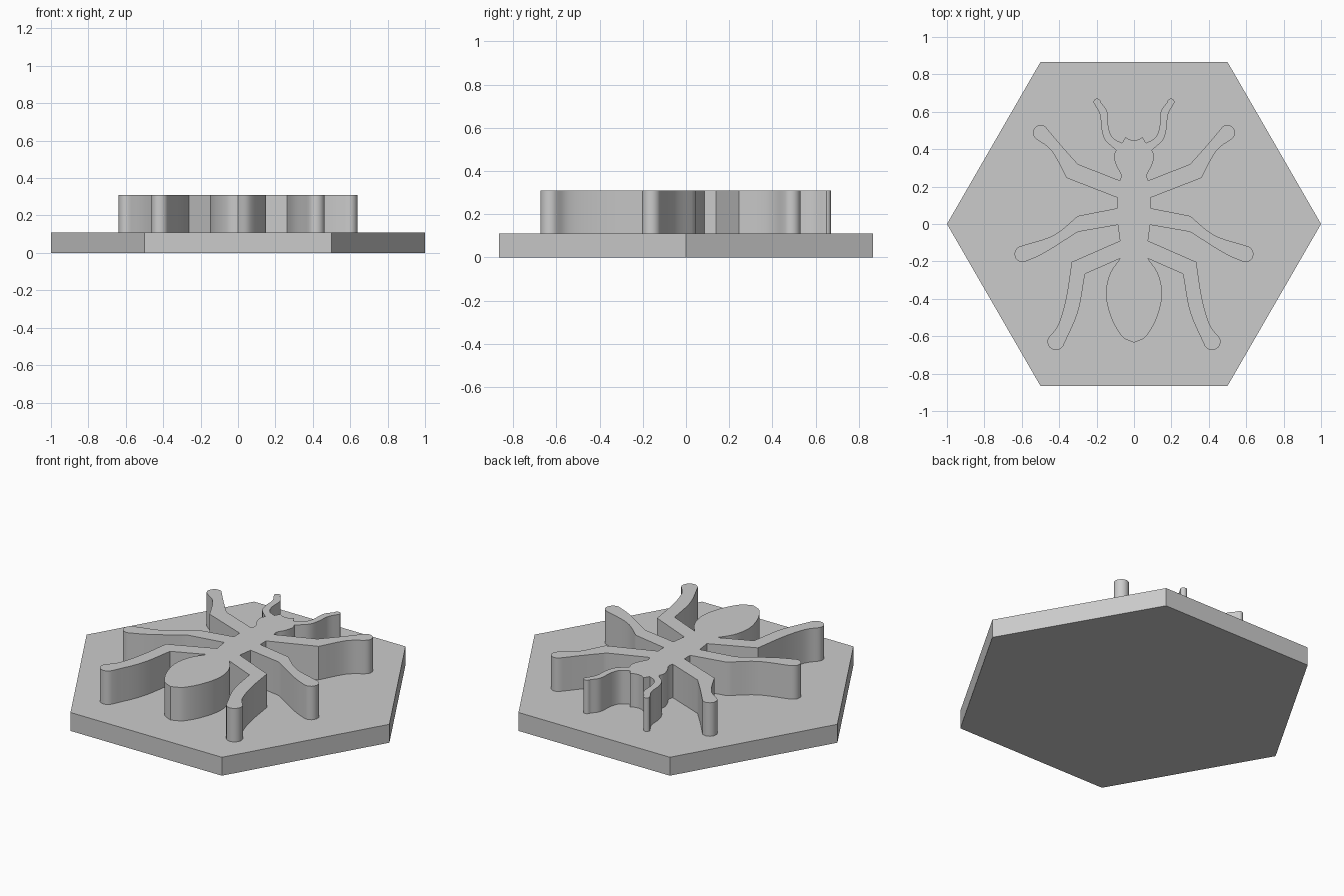
import bpy
import bmesh
import math
from mathutils import Vector

if "Cube" in bpy.data.objects:
    bpy.data.objects.remove(bpy.data.objects["Cube"], do_unlink=True)

BASE_TOP = 0.11
INSECT_TOP = 0.31

grey = bpy.data.materials.new("plain grey")
grey.use_nodes = True
grey.diffuse_color = (0.6, 0.6, 0.6, 1)
grey.node_tree.nodes["Principled BSDF"].inputs["Base Color"].default_value = grey.diffuse_color


def curve(points, steps=6):
    """Smooth curve through all the given points."""
    p = [Vector(q) for q in points]
    p = [2 * p[0] - p[1]] + p + [2 * p[-1] - p[-2]]
    result = []
    for a, b, c, d in zip(p, p[1:], p[2:], p[3:]):
        for i in range(steps):
            t = i / steps
            result.append(0.5 * (2 * b + (c - a) * t
                                 + (2 * a - 5 * b + 4 * c - d) * t ** 2
                                 + (3 * b - a - 3 * c + d) * t ** 3))
    return result + [p[-2]]


def limb(outward, inward, steps=10):
    """Two curved edges joined by a half-round tip."""
    start, end = Vector(outward[-1]), Vector(inward[0])
    centre, arm = (start + end) / 2, (start - end) / 2
    side = Vector((arm.y, -arm.x))
    tip = []
    for i in range(1, steps):
        angle = math.pi * i / steps
        tip.append(centre + arm * math.cos(angle) + side * math.sin(angle))
    return curve(outward) + tip + curve(inward)


def prism(name, outline, bottom, top):
    """Extrude a flat outline into a solid."""
    bm = bmesh.new()
    face = bm.faces.new([bm.verts.new((p[0], p[1], bottom)) for p in outline])
    grown = bmesh.ops.extrude_face_region(bm, geom=[face], use_keep_orig=True)
    raised = [v for v in grown["geom"] if isinstance(v, bmesh.types.BMVert)]
    bmesh.ops.translate(bm, verts=raised, vec=(0, 0, top - bottom))
    bmesh.ops.recalc_face_normals(bm, faces=bm.faces)
    mesh = bpy.data.meshes.new(name)
    bm.to_mesh(mesh)
    bm.free()
    mesh.materials.append(grey)
    obj = bpy.data.objects.new(name, mesh)
    bpy.context.collection.objects.link(obj)
    bpy.ops.object.select_all(action="DESELECT")
    obj.select_set(True)
    bpy.context.view_layer.objects.active = obj
    bpy.ops.object.shade_smooth_by_angle(angle=math.radians(30))
    return obj


# Hexagonal base
corners = [(math.cos(math.pi * i / 3), math.sin(math.pi * i / 3)) for i in range(6)]
prism("hexagon_base", corners, 0, BASE_TOP)

# Half outline of the insect, from the brow round to the end of the abdomen
brow = curve([(0, 0.448), (0.025, 0.452), (0.045, 0.465)])
antenna = limb([(0.064, 0.433), (0.112, 0.46), (0.136, 0.515), (0.143, 0.6), (0.178, 0.652)],
               [(0.217, 0.65), (0.182, 0.585), (0.175, 0.515), (0.155, 0.45), (0.096, 0.395)])
cheek = curve([(0.096, 0.395), (0.107, 0.36), (0.094, 0.31), (0.07, 0.265), (0.075, 0.232)])
front_leg = limb([(0.3, 0.32), (0.385, 0.415), (0.475, 0.522)],
                 [(0.523, 0.455), (0.44, 0.39), (0.36, 0.246)])
thorax_front = [(0.087, 0.14), (0.087, 0.085)]
middle_leg = limb([(0.3, 0.043), (0.43, -0.06), (0.605, -0.118)],
                  [(0.585, -0.203), (0.48, -0.155), (0.3, -0.042)])
thorax_back = [(0.087, -0.005), (0.075, -0.09)]
hind_leg = limb([(0.333, -0.203), (0.364, -0.4), (0.406, -0.54), (0.457, -0.607)],
                [(0.378, -0.651), (0.3, -0.47), (0.262, -0.267)])
abdomen = curve([(0.075, -0.185), (0.13, -0.27), (0.15, -0.38), (0.122, -0.5),
                 (0.065, -0.6), (0, -0.635)])

half = []
for part in (brow, antenna, cheek, front_leg, thorax_front, middle_leg,
             thorax_back, hind_leg, abdomen):
    for point in part:
        point = Vector(point)
        if not half or (point - half[-1]).length > 0.001:
            half.append(point)

# Mirror the half outline and raise the insect from the base
mirrored = [(-p.x, p.y) for p in reversed(half[1:-1])]
prism("raised_insect", half + mirrored, BASE_TOP, INSECT_TOP)
